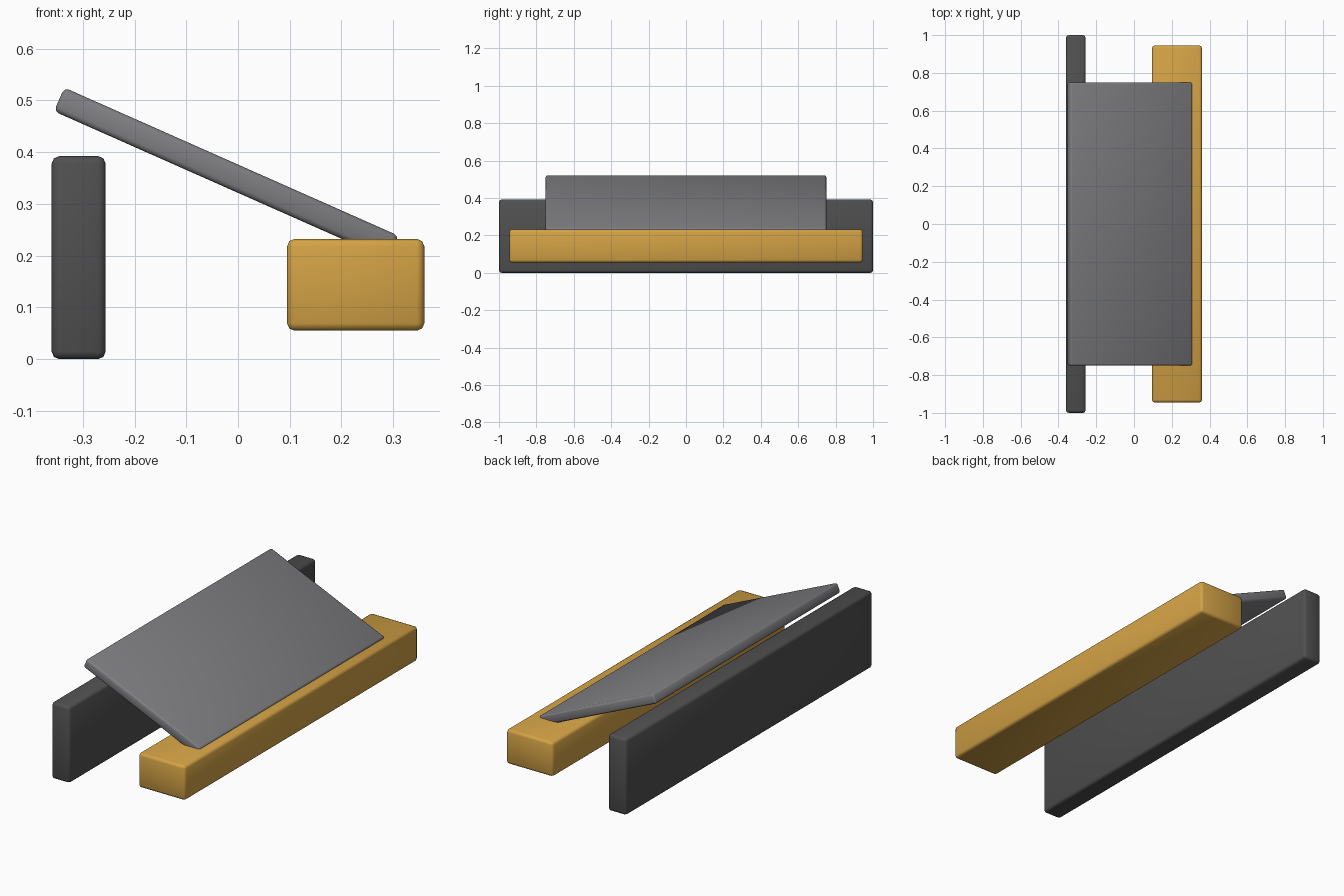
import bpy
import math

cube = bpy.data.objects.get("Cube")
if cube:
    bpy.data.objects.remove(cube, do_unlink=True)


def make_material(name, color):
    mat = bpy.data.materials.new(name)
    mat.use_nodes = True
    mat.diffuse_color = (*color, 1)
    mat.node_tree.nodes["Principled BSDF"].inputs["Base Color"].default_value = (*color, 1)
    return mat


def beam(name, size, location, mat, bevel, tilt=0):
    """Box with softened edges, tilted about the long y axis."""
    bpy.ops.mesh.primitive_cube_add(size=1, location=location)
    obj = bpy.context.object
    obj.name = name
    obj.scale = size
    bpy.ops.object.transform_apply(location=False, rotation=False, scale=True)
    obj.rotation_euler.y = tilt
    mod = obj.modifiers.new("soft_edges", "BEVEL")
    mod.width = bevel
    mod.segments = 2
    obj.data.materials.append(mat)
    bpy.ops.object.shade_smooth()
    return obj


gold = make_material("golden_yellow", (0.65, 0.36, 0.06))
grey = make_material("mid_grey", (0.21, 0.21, 0.225))
dark = make_material("dark_grey", (0.08, 0.08, 0.08))

# Upright board on the right side
beam("upright_board", (0.104, 2.0, 0.392), (-0.308, 0, 0.196), dark, 0.014)

# Raised block on the left side
beam("raised_block", (0.265, 1.89, 0.177), (0.2275, 0, 0.1435), gold, 0.014)

# Sloping plate resting on the block
beam("sloping_plate", (0.707, 1.5, 0.05), (-0.0225, 0, 0.3585), grey, 0.01,
     math.radians(23.9))
